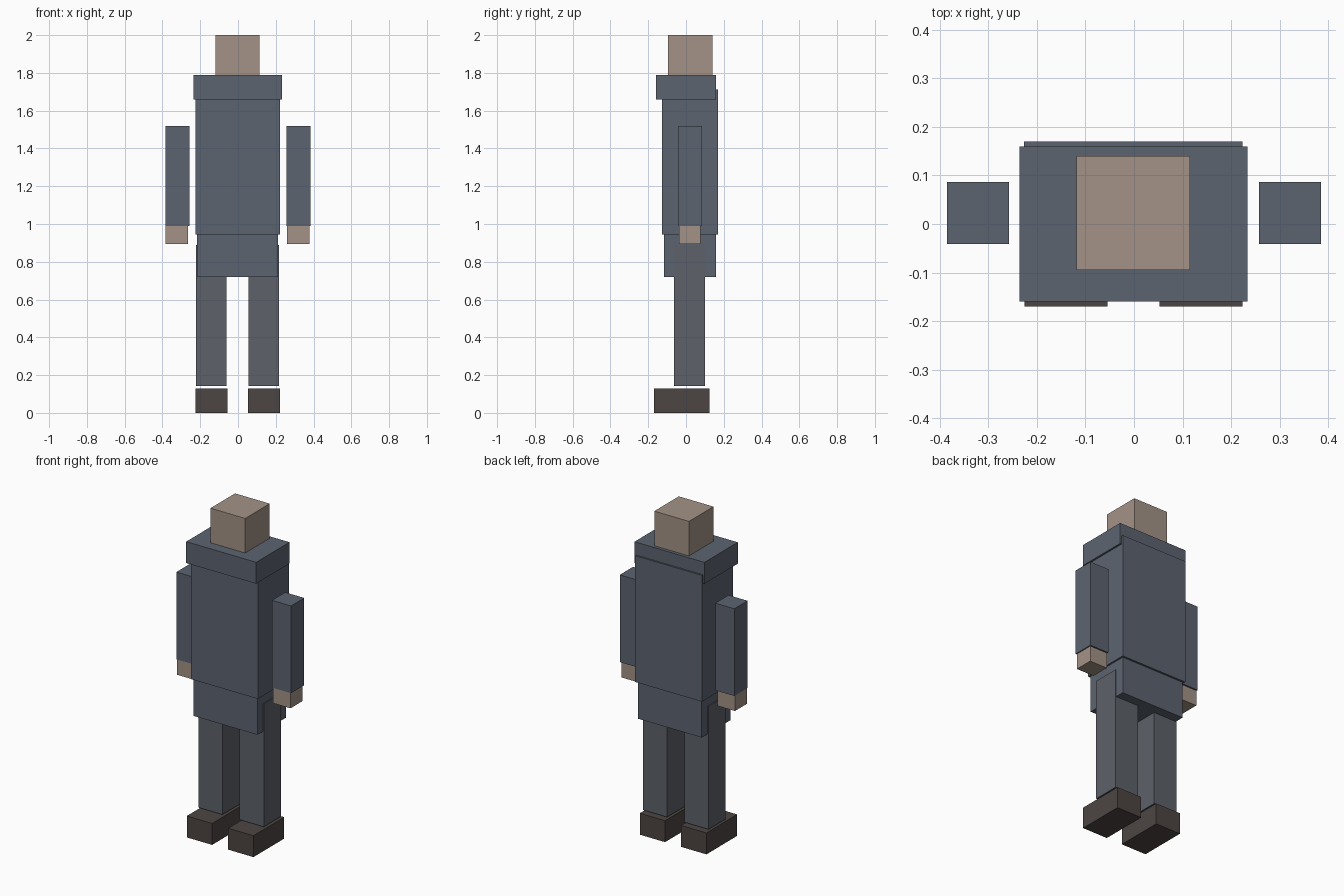
import bpy

if "Cube" in bpy.data.objects:
    bpy.data.objects.remove(bpy.data.objects["Cube"])


def material(name, rgb):
    m = bpy.data.materials.new(name)
    m.diffuse_color = (*rgb, 1.0)
    m.use_nodes = True
    m.node_tree.nodes["Principled BSDF"].inputs["Base Color"].default_value = m.diffuse_color
    return m


SKIN = material("skin", (0.37, 0.29, 0.24))
CLOTH = material("jacket_cloth", (0.107, 0.127, 0.162))
TROUSER = material("trouser_cloth", (0.11, 0.119, 0.141))
LEATHER = material("shoe_leather", (0.073, 0.06, 0.055))


def box(name, x, y, z, mat):
    """Box spanning the (min, max) range on each axis."""
    bpy.ops.mesh.primitive_cube_add(size=1, location=[sum(r) / 2 for r in (x, y, z)])
    ob = bpy.context.object
    ob.name = name
    ob.scale = [r[1] - r[0] for r in (x, y, z)]
    bpy.ops.object.transform_apply(location=False, rotation=False, scale=True)
    ob.data.materials.append(mat)


def pair(name, x, y, z, mat, axis=0.0):
    """Right part plus its mirrored left twin about x = axis."""
    box("right_" + name, x, y, z, mat)
    box("left_" + name, (2 * axis - x[1], 2 * axis - x[0]), y, z, mat)


# Head and body
box("head", (-0.118, 0.115), (-0.095, 0.14), (1.767, 2.0), SKIN)
box("collar", (-0.236, 0.234), (-0.16, 0.16), (1.66, 1.79), CLOTH)
box("torso", (-0.226, 0.223), (-0.128, 0.17), (0.945, 1.712), CLOTH)
box("hips", (-0.216, 0.213), (-0.117, 0.158), (0.72, 0.965), CLOTH)

# Arms and hands
pair("arm", (0.257, 0.385), (-0.041, 0.086), (0.99, 1.52), CLOTH)
pair("hand", (0.26, 0.379), (-0.037, 0.077), (0.895, 1.01), SKIN, -0.002)

# Legs and shoes
pair("leg", (0.056, 0.218), (-0.064, 0.101), (0.142, 0.89), TROUSER, -0.002)
pair("shoe", (0.053, 0.223), (-0.17, 0.125), (0.0, 0.13), LEATHER, -0.001)
